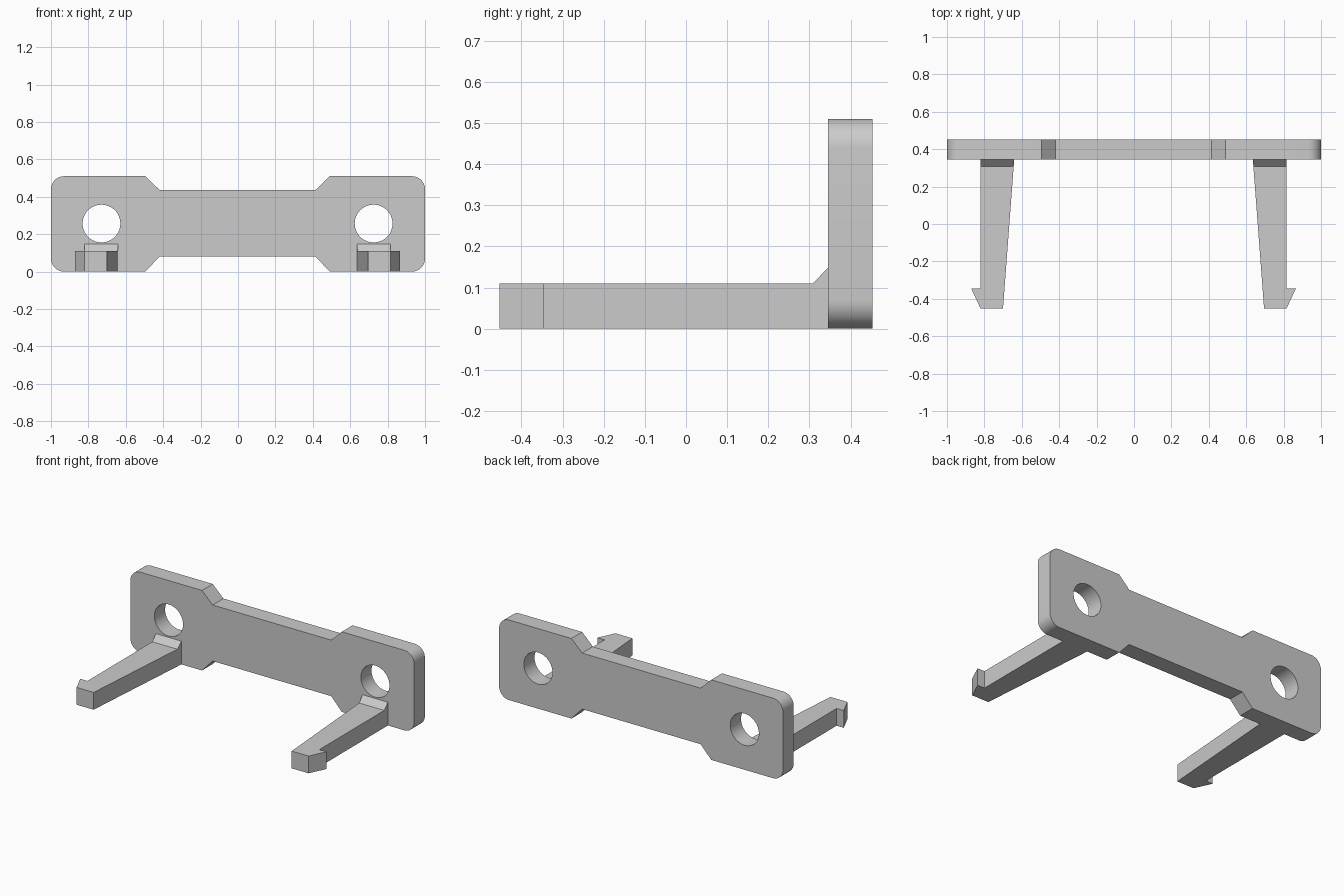
import bpy, bmesh, math
from mathutils import Vector

cube = bpy.data.objects.get("Cube")
if cube:
    bpy.data.objects.remove(cube, do_unlink=True)

FRONT, BACK = 0.345, 0.453      # plate faces in y
HEIGHT, MID = 0.51, 0.257       # plate height, hole centre height
SHIFT = -0.0025                 # small sideways offset of the paired features

grey = bpy.data.materials.new("light grey")
grey.use_nodes = True
grey.diffuse_color = (0.6, 0.6, 0.6, 1)
grey.node_tree.nodes["Principled BSDF"].inputs["Base Color"].default_value = (0.6, 0.6, 0.6, 1)


def prism(bm, points, depth):
    """Face from points, extruded along depth."""
    face = bm.faces.new([bm.verts.new(p) for p in points])
    out = bmesh.ops.extrude_face_region(bm, geom=[face])["geom"]
    bmesh.ops.translate(bm, vec=depth, verts=[v for v in out if isinstance(v, bmesh.types.BMVert)])


def make_object(name, bm):
    bmesh.ops.recalc_face_normals(bm, faces=bm.faces[:])
    mesh = bpy.data.meshes.new(name)
    bm.to_mesh(mesh)
    bm.free()
    mesh.materials.append(grey)
    obj = bpy.data.objects.new(name, mesh)
    bpy.context.collection.objects.link(obj)
    return obj


def activate(obj):
    bpy.ops.object.select_all(action='DESELECT')
    obj.select_set(True)
    bpy.context.view_layer.objects.active = obj


def corner(cx, cz, start, radius=0.07, steps=10):
    """Quarter-circle corner, counter-clockwise from the start angle."""
    angles = [start + math.pi / 2 * i / steps for i in range(steps + 1)]
    return [(cx + radius * math.cos(a), cz + radius * math.sin(a)) for a in angles]


# Back plate: rounded outer corners and a narrowed waist
outline = corner(0.93, 0.07, -math.pi / 2) + corner(0.93, HEIGHT - 0.07, 0)
outline += [(0.49, HEIGHT), (0.415, 0.437), (-0.42, 0.437), (-0.495, HEIGHT)]
outline += corner(-0.93, HEIGHT - 0.07, math.pi / 2) + corner(-0.93, 0.07, math.pi)
outline += [(-0.495, 0), (-0.42, 0.08), (0.415, 0.08), (0.49, 0)]
bm = bmesh.new()
prism(bm, [(x, FRONT, z) for x, z in outline], Vector((0, BACK - FRONT, 0)))
plate = make_object("back_plate", bm)

# Two round through holes
for side in (-1, 1):
    bm = bmesh.new()
    ring = [2 * math.pi * i / 48 for i in range(48)]
    prism(bm, [(side * 0.7275 + SHIFT + 0.101 * math.cos(a), FRONT - 0.1, MID + 0.101 * math.sin(a))
               for a in ring], Vector((0, 0.4, 0)))
    cutter = make_object("hole_cutter", bm)
    cutter.hide_render = True
    cut = plate.modifiers.new("hole", 'BOOLEAN')
    cut.operation = 'DIFFERENCE'
    cut.solver = 'EXACT'
    cut.object = cutter
    activate(plate)
    bpy.ops.object.modifier_apply(modifier=cut.name)
    bpy.data.objects.remove(cutter, do_unlink=True)

activate(plate)
bpy.ops.object.shade_smooth_by_angle(angle=math.radians(30))

# Tapered snap legs with an outward hook and a sloped root
plan = [(0.638, FRONT), (0.698, -BACK), (0.8175, -BACK), (0.868, -0.345),
        (0.8175, -0.345), (0.8175, FRONT)]
for side, name in ((1, "left_clip_leg"), (-1, "right_clip_leg")):
    bm = bmesh.new()
    prism(bm, [(side * x + SHIFT, y, 0) for x, y in plan], Vector((0, 0, 0.11)))
    bmesh.ops.bisect_plane(bm, geom=bm.verts[:] + bm.edges[:] + bm.faces[:],
                           plane_co=(0, 0.308, 0), plane_no=(0, 1, 0))
    for v in bm.verts:
        if v.co.y > 0.34 and v.co.z > 0.1:
            v.co.z = 0.148
    make_object(name, bm)
